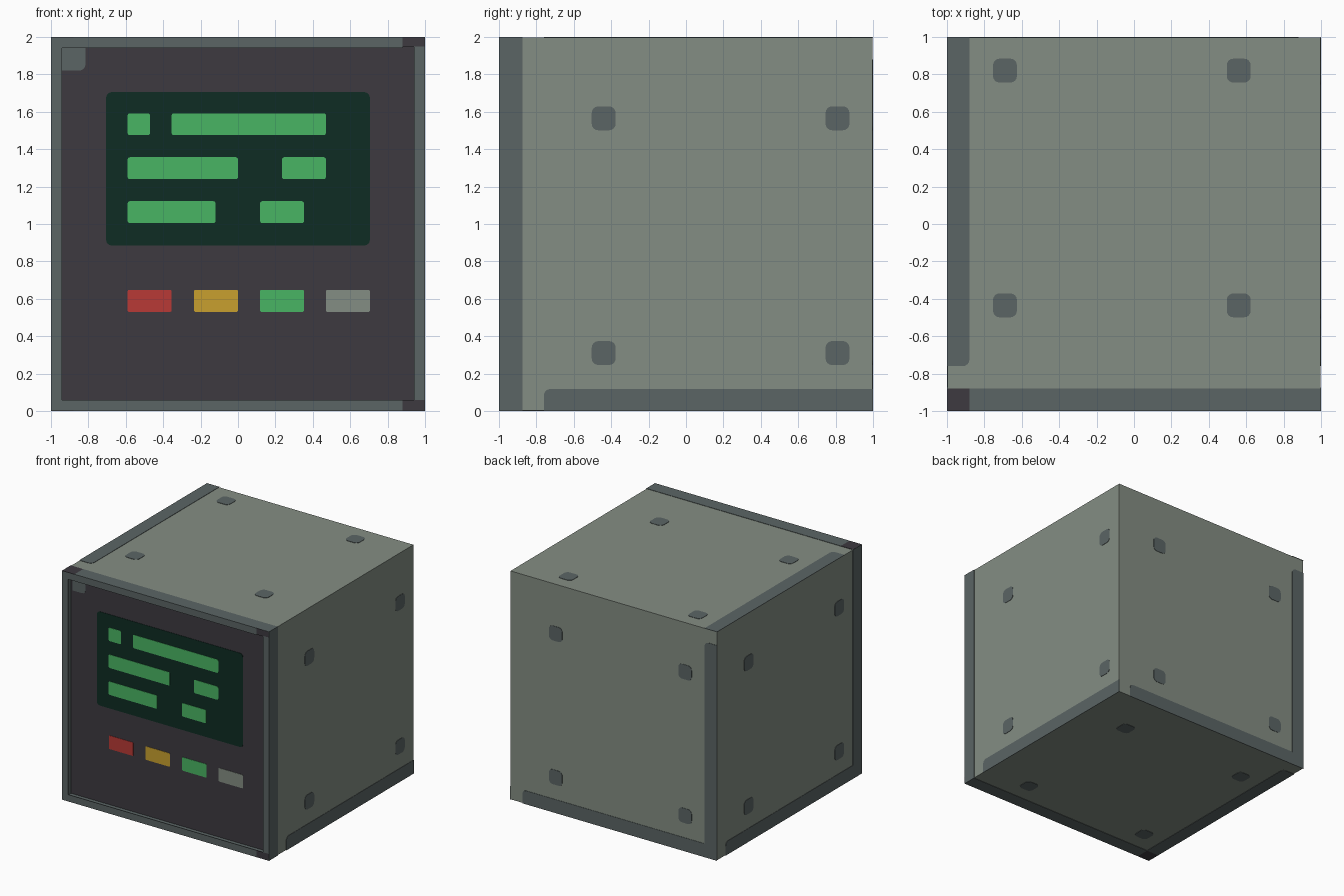
import bpy, bmesh, math

if "Cube" in bpy.data.objects:
    bpy.data.objects.remove(bpy.data.objects["Cube"])

EPS = 0.003          # thickness of the painted plates
H = 1 - EPS          # half size of the body under the plates
RIM = 0.06           # rim width and recess depth


def lin(c):
    return c / 12.92 if c <= 0.04045 else ((c + 0.055) / 1.055) ** 2.4


def material(name, code):
    m = bpy.data.materials.new(name)
    m.diffuse_color = [lin(int(code[i:i + 2], 16) / 255) for i in (0, 2, 4)] + [1]
    m.use_nodes = True
    m.node_tree.nodes["Principled BSDF"].inputs["Base Color"].default_value = m.diffuse_color
    return m


SAGE = material("sage grey", "848D83")
SLATE = material("slate", "5B6565")
DARK = material("charcoal", "3D3A40")
GLASS = material("dark green glass", "0E2C23")
GREEN = material("bright green", "49B563")
RED = material("red", "B93A36")
AMBER = material("amber", "C8A02F")

# (u, v, distance from centre) -> position, for each side of the cube
SIDES = {
    "front": lambda u, v, d: (u, -d, v),
    "back": lambda u, v, d: (u, d, v),
    "right": lambda u, v, d: (d, u, v),
    "left": lambda u, v, d: (-d, u, v),
    "top": lambda u, v, d: (u, v, 1 + d),
    "bottom": lambda u, v, d: (u, v, 1 - d),
}


def finish(name, bm, mats):
    me = bpy.data.meshes.new(name)
    bmesh.ops.recalc_face_normals(bm, faces=bm.faces)
    bm.to_mesh(me)
    bm.free()
    for m in mats:
        me.materials.append(m)
    ob = bpy.data.objects.new(name, me)
    bpy.context.collection.objects.link(ob)
    return ob


def plate(name, side, u0, u1, v0, v1, mat, r=0.0, corners=(0, 1, 2, 3), d=H):
    """Thin plate; corners listed (from lower left, counter-clockwise) are rounded by r."""
    pts = []
    for i, (u, v) in enumerate([(u0, v0), (u1, v0), (u1, v1), (u0, v1)]):
        if r and i in corners:
            cu = u + (r if u == u0 else -r)
            cv = v + (r if v == v0 else -r)
            for k in range(5):
                a = math.pi * (1 + i / 2 + k / 8)
                pts.append((cu + r * math.cos(a), cv + r * math.sin(a)))
        else:
            pts.append((u, v))
    bm = bmesh.new()
    place = SIDES[side]
    low = [bm.verts.new(place(u, v, d)) for u, v in pts]
    top = [bm.verts.new(place(u, v, d + EPS)) for u, v in pts]
    bm.faces.new(low)
    bm.faces.new(top)
    for i in range(len(pts)):
        j = (i + 1) % len(pts)
        bm.faces.new((low[i], low[j], top[j], top[i]))
    return finish(name, bm, [mat])


# Body: cube with a recessed front panel
bm = bmesh.new()
bmesh.ops.create_cube(bm, size=2 * H)
bmesh.ops.translate(bm, verts=bm.verts, vec=(0, 0, 1))
bm.normal_update()
front = next(f for f in bm.faces if f.normal.y < -0.9)
rim = bmesh.ops.inset_region(bm, faces=[front], thickness=RIM - EPS)["faces"]
walls = bmesh.ops.inset_region(bm, faces=[front], thickness=0, depth=-RIM)["faces"]
for f in rim + walls:
    f.material_index = 1
front.material_index = 2
panel_d = H - RIM
finish("body", bm, [SAGE, SLATE, DARK])

# Rivets on five sides: centres along u and v
E = 0.88
RIVETS = {
    "right": ((-0.44, 0.81), (0.31, 1.565)),
    "left": ((-0.69, 0.56), (0.31, 1.565)),
    "back": ((-0.69, 0.56), (0.31, 1.565)),
    "top": ((-0.69, 0.56), (-0.435, 0.82)),
    "bottom": ((-0.69, 0.56), (-0.69, 0.56)),
}
for side, (us, vs) in RIVETS.items():
    for i, u in enumerate(us):
        for j, v in enumerate(vs):
            plate(f"{side}_rivet_{2 * i + j + 1}", side, u - 0.064, u + 0.064,
                  v - 0.064, v + 0.064, SLATE, 0.035)

# Edge trim strips
for side in ("left", "right"):
    plate(side + "_front_trim", side, -1, -E + 0.005, 0, 2, SLATE)
plate("right_base_trim", "right", -0.76, 1, 0, 0.118, SLATE, 0.035, (3,))
plate("left_base_trim", "left", -E + 0.005, E, 0, 0.118, SLATE, 0.035, (2,))
plate("back_base_trim", "back", -1, E, 0, 0.118, SLATE, 0.035, (2,))
plate("back_side_trim", "back", -1, -E, 0.118, E + 1, SLATE, 0.035, (2,))
plate("top_side_trim", "top", -1, -E, -0.76, 1, SLATE, 0.035, (1,))
plate("bottom_side_trim", "bottom", -1, -E, -E, E, SLATE, 0.035, (2,))
for side in ("top", "bottom"):
    plate(side + "_front_trim", side, -E, 1, -1, -E, SLATE)
    plate(side + "_dark_corner", side, -1, -E, -1, -E, DARK)

# Front rim and its dark corners
plate("rim_left", "front", -1, -1 + RIM, 0, 2, SLATE)
plate("rim_right", "front", 1 - RIM, 1, RIM, 1.95, SLATE)
for name, a, b in (("bottom", 0, RIM), ("top", 2 - RIM, 2)):
    plate("rim_" + name, "front", -1 + RIM, E, a, b, SLATE)
plate("rim_dark_lower", "front", E, 1, 0, RIM, DARK)
plate("rim_dark_upper", "front", E, 1, 1.945, 2, DARK)

# Panel notch, screen and screen lines
plate("panel_notch", "front", -0.94, -0.815, 1.82, 1.94, SLATE, 0.035, (1,), panel_d)
plate("screen", "front", -0.705, 0.705, 0.885, 1.705, GLASS, 0.03, d=panel_d)
LINES = [(-0.59, -0.47, 1.475), (-0.355, 0.47, 1.475), (-0.59, 0, 1.24),
         (0.235, 0.47, 1.24), (-0.59, -0.12, 1.005), (0.118, 0.353, 1.005)]
for i, (a, b, z) in enumerate(LINES):
    plate(f"screen_line_{i + 1}", "front", a, b, z, z + 0.117, GREEN, 0.012, d=panel_d + EPS)

# Row of buttons
for i, (x, mat) in enumerate(((-0.59, RED), (-0.235, AMBER), (0.118, GREEN), (0.47, SAGE))):
    plate(f"button_{i + 1}", "front", x, x + 0.235, 0.53, 0.648, mat, 0.008, d=panel_d)
